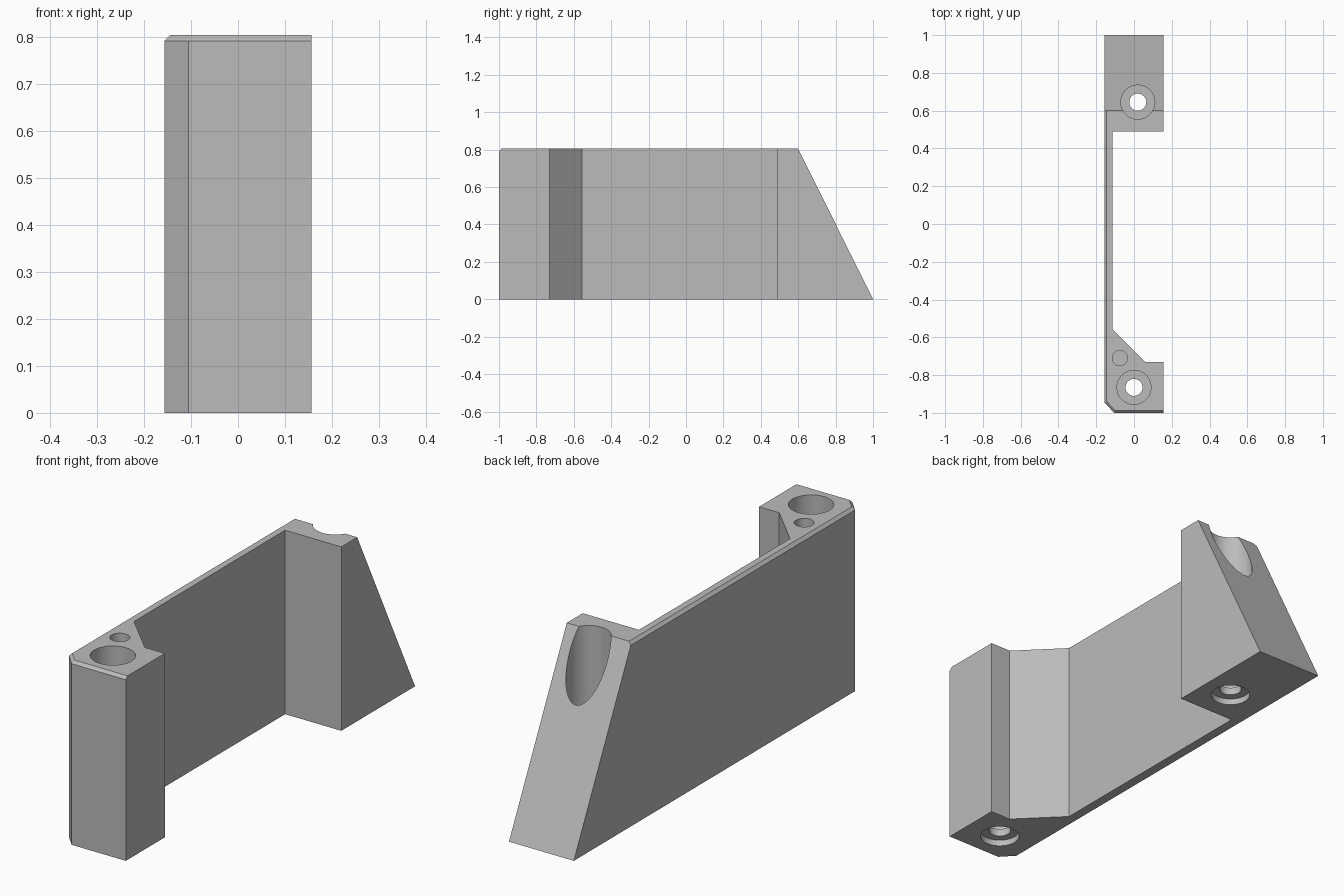
import bpy, bmesh
from mathutils import Vector

if "Cube" in bpy.data.objects:
    bpy.data.objects.remove(bpy.data.objects["Cube"])

HEIGHT = 0.805
CHAMFER = 0.0125
HALF = 0.157

grey = bpy.data.materials.new("plain grey")
grey.use_nodes = True
colour = (0.5, 0.5, 0.5, 1)
grey.diffuse_color = colour
grey.node_tree.nodes["Principled BSDF"].inputs["Base Color"].default_value = colour


def slice_off(bm, point, normal):
    """Cut away everything beyond a plane and cap the opening."""
    geom = bm.verts[:] + bm.edges[:] + bm.faces[:]
    bmesh.ops.bisect_plane(bm, geom=geom, plane_co=point, plane_no=Vector(normal).normalized(),
                           clear_outer=True)
    bmesh.ops.holes_fill(bm, edges=[e for e in bm.edges if e.is_boundary])


def drill(target, x, y, radius, bottom, top):
    """Bore a vertical round hole."""
    bpy.ops.mesh.primitive_cylinder_add(vertices=64, radius=radius, depth=top - bottom,
                                        location=(x, y, (top + bottom) / 2))
    cutter = bpy.context.object
    cutter.name = "hole_cutter"
    cutter.hide_render = True
    cutter.data.materials.append(grey)
    mod = target.modifiers.new("hole", "BOOLEAN")
    mod.operation, mod.solver, mod.object = "DIFFERENCE", "EXACT", cutter
    bpy.context.view_layer.objects.active = target
    bpy.ops.object.modifier_apply(modifier=mod.name)
    bpy.data.objects.remove(cutter)


# Bracket plan: thin wall joining a front post and a rear block
outline = [(-HALF, -0.945), (-0.105, -1), (HALF, -1), (HALF, -0.73), (0.06, -0.73),
           (-0.115, -0.555), (-0.115, 0.49), (HALF, 0.49), (HALF, 1), (-HALF, 1)]
bm = bmesh.new()
base = bm.faces.new([bm.verts.new((x, y, 0)) for x, y in outline])
walls = bmesh.ops.extrude_face_region(bm, geom=[base], use_keep_orig=True)
bmesh.ops.translate(bm, vec=(0, 0, HEIGHT),
                    verts=[v for v in walls["geom"] if isinstance(v, bmesh.types.BMVert)])
bmesh.ops.recalc_face_normals(bm, faces=bm.faces[:])

# Sloping back, then chamfers along the outer top edges
slice_off(bm, (0, 1, 0), (0, HEIGHT, 0.4))
rim = HEIGHT - CHAMFER
slice_off(bm, (-HALF, 0, rim), (-1, 0, 1))
slice_off(bm, (0, -1, rim), (0, -1, 1))
slice_off(bm, (-HALF, -0.945, rim), (-0.727, -0.687, 1))
bmesh.ops.recalc_face_normals(bm, faces=bm.faces[:])

mesh = bpy.data.meshes.new("bracket")
bm.to_mesh(mesh)
bm.free()
mesh.materials.append(grey)
bracket = bpy.data.objects.new("bracket", mesh)
bpy.context.collection.objects.link(bracket)

# Screw holes: deep counterbore, through hole and shallow recess underneath
for x, y in [(0.02, 0.645), (0.0, -0.865)]:
    drill(bracket, x, y, 0.09, 0.06, 1)
    drill(bracket, x, y, 0.045, -0.1, 0.2)
    drill(bracket, x, y, 0.08, -0.1, 0.027)

# Small blind hole beside the front post
drill(bracket, -0.075, -0.71, 0.04, 0.2, 1)

bpy.ops.object.select_all(action="DESELECT")
bracket.select_set(True)
bpy.context.view_layer.objects.active = bracket
bpy.ops.object.shade_smooth_by_angle(angle=0.5)
